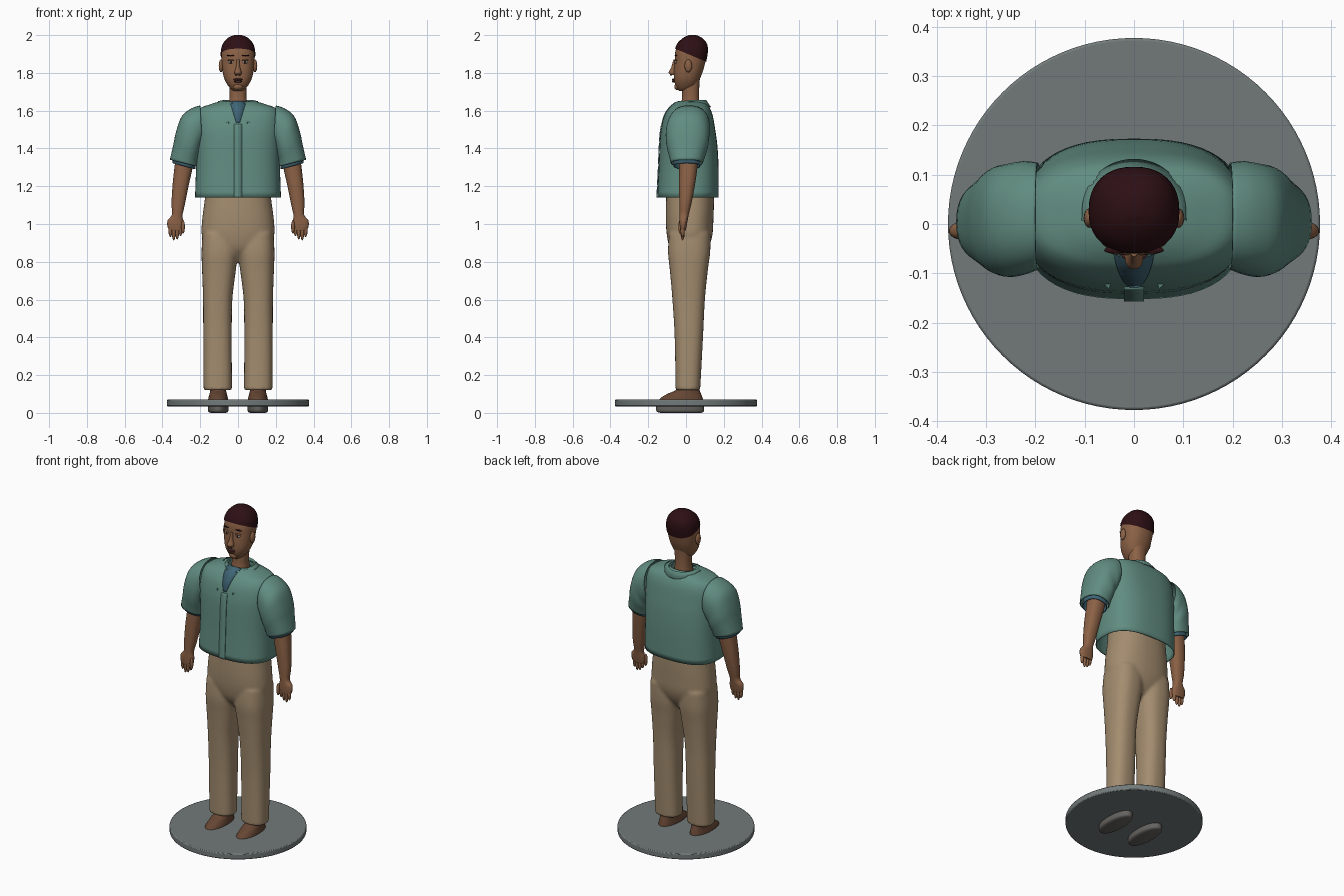
import bpy, bmesh, math
from mathutils import Vector

cube = bpy.data.objects.get("Cube")
if cube:
    bpy.data.objects.remove(cube, do_unlink=True)


def material(name, *rgb):
    m = bpy.data.materials.new(name)
    m.use_nodes = True
    m.diffuse_color = (*rgb, 1)
    m.node_tree.nodes["Principled BSDF"].inputs["Base Color"].default_value = (*rgb, 1)
    return m


TEAL = material("teal_cloth", .12, .265, .22)
BLUE = material("blue_cloth", .05, .13, .18)
KHAKI = material("khaki_cloth", .37, .265, .16)
SKIN = material("brown_skin", .26, .12, .06)
HAIR = material("dark_hair", .026, .005, .007)
GREY = material("grey_stand", .17, .195, .195)
LEATHER = material("brown_leather", .13, .06, .033)
SOLE = material("dark_sole", .13, .125, .115)
MAROON = material("dark_maroon", .07, .022, .02)
WHITE = material("eye_white", .4, .36, .32)


def finish(bm, name, mat, smooth=True):
    bmesh.ops.recalc_face_normals(bm, faces=bm.faces)
    mesh = bpy.data.meshes.new(name)
    bm.to_mesh(mesh)
    bm.free()
    ob = bpy.data.objects.new(name, mesh)
    bpy.context.collection.objects.link(ob)
    mesh.materials.append(mat)
    if smooth:
        bpy.ops.object.select_all(action="DESELECT")
        ob.select_set(True)
        bpy.context.view_layer.objects.active = ob
        bpy.ops.object.shade_smooth_by_angle(angle=math.radians(45))
    return ob


def spline(rows, steps=4):
    """Catmull-Rom through rows of equal length."""
    out = []
    for i in range(len(rows) - 1):
        p = [rows[max(0, i - 1)], rows[i], rows[i + 1], rows[min(len(rows) - 1, i + 2)]]
        for k in range(steps):
            t = k / steps
            out.append([b + t / 2 * (c - a + t * (2*a - 5*b + 4*c - d + t * (3*(b - c) + d - a)))
                        for a, b, c, d in zip(*p)])
    return out + [list(rows[-1])]


def loft(bm, rows, n=2.3, seg=40, side=1, caps=True):
    """Rows hold x, z of one rim point, x, z of the opposite one, then y min and y max."""
    rings = []
    for xa, za, xb, zb, y0, y1 in spline(rows):
        ring = []
        for k in range(seg):
            c, s = math.cos(math.tau * k / seg), math.sin(math.tau * k / seg)
            u = math.copysign(abs(c) ** (2 / n), c)
            v = math.copysign(abs(s) ** (2 / n), s)
            ring.append(bm.verts.new((side * ((xa + xb) + u * (xb - xa)) / 2,
                                      ((y0 + y1) + v * (y1 - y0)) / 2,
                                      ((za + zb) + u * (zb - za)) / 2)))
        rings.append(ring)
    for r, q in zip(rings, rings[1:]):
        for k in range(seg):
            j = (k + 1) % seg
            bm.faces.new((r[k], r[j], q[j], q[k]))
    if caps:
        bm.faces.new(rings[0])
        bm.faces.new(rings[-1])


def level(rows, x=0):
    """Level rings from z, half width, y min, y max."""
    return [(x - w, z, x + w, z, y0, y1) for z, w, y0, y1 in rows]


def part(name, mat, rows, **kw):
    bm = bmesh.new()
    loft(bm, rows, **kw)
    return finish(bm, name, mat)


def ball(name, mat, loc, size, seg=16):
    bm = bmesh.new()
    bmesh.ops.create_uvsphere(bm, u_segments=seg, v_segments=seg // 2, radius=1)
    for v in bm.verts:
        v.co = Vector(a * b for a, b in zip(v.co, size)) + Vector(loc)
    return finish(bm, name, mat)


def thicken(ob, amount):
    mod = ob.modifiers.new("thickness", "SOLIDIFY")
    mod.thickness = amount
    mod.offset = 0


# Round stand
bm = bmesh.new()
bmesh.ops.create_cone(bm, cap_ends=True, segments=96, radius1=.377, radius2=.377, depth=.035)
bmesh.ops.translate(bm, verts=bm.verts, vec=(0, 0, .0525))
stand = finish(bm, "stand", GREY)
bevel = stand.modifiers.new("rim", "BEVEL")
bevel.width, bevel.segments = .005, 2

# Trousers: two legs and hips fused into one skin
bm = bmesh.new()
LEG = [(.12, .032, .182, -.055, .075), (.4, .033, .184, -.06, .09), (.6, .03, .185, -.072, .1),
       (.75, .012, .19, -.085, .115), (.85, 0, .193, -.095, .128), (.95, 0, .188, -.09, .13)]
for side in (1, -1):
    loft(bm, [(a, z, b, z, y0, y1) for z, a, b, y0, y1 in LEG], side=side, n=2.5)
loft(bm, level([(.8, .06, -.03, .06), (.86, .14, -.08, .11), (.93, .19, -.1, .138),
                (1.02, .19, -.107, .145), (1.14, .175, -.105, .148), (1.22, .17, -.1, .14)]))
trousers = finish(bm, "trousers", KHAKI)
fuse = trousers.modifiers.new("fuse", "REMESH")
fuse.mode, fuse.voxel_size, fuse.use_smooth_shade = "VOXEL", .009, True
soften = trousers.modifiers.new("soften", "SMOOTH")
soften.iterations = 4

# Shirt body, open at hem and neck
BODY = [(1.14, .225, -.15, .17), (1.3, .22, -.142, .17), (1.42, .222, -.137, .163),
        (1.5, .225, -.13, .152), (1.57, .22, -.113, .14), (1.61, .2, -.09, .125),
        (1.63, .15, -.07, .11), (1.645, .1, -.045, .09), (1.65, .07, -.03, .08)]
shirt = part("shirt_body", TEAL, level(BODY), n=2.6, seg=56, caps=False)
thicken(shirt, .005)


def front_strip(name, mat, width, lo, hi, offset):
    """Thin plate that follows the chest."""
    bm = bmesh.new()
    rows = [r for r in spline(BODY, 8) if lo <= r[0] <= hi]
    pairs = [[bm.verts.new((s * width(r[0]), r[2] - offset, r[0])) for s in (-1, 1)] for r in rows]
    for p, q in zip(pairs, pairs[1:]):
        bm.faces.new((p[0], p[1], q[1], q[0]))
    thicken(finish(bm, name, mat), .004)


front_strip("shirt_placket", TEAL, lambda z: .02, 1.14, 1.53, .005)
front_strip("undershirt_front", BLUE, lambda z: .008 + .3 * (z - 1.53), 1.53, 1.65, .004)
for i in range(5):
    ball("shirt_button", MAROON, (.008, -.146 + .003 * i, 1.18 + .073 * i), (.006, .007, .006), 10)

# Folded collar, open at the front
bm = bmesh.new()
rows = []
for i in range(49):
    s = i / 24 - 1
    a, f = s * math.pi * .9, max(0, (abs(s) - .6) / .4)
    lift = .03 * math.sin(a) ** 2
    profile = [(.062, 1.625), (.082 + .01 * f, 1.653 - .012 * f),
               (.105 + .057 * f, 1.618 + lift - .09 * f)]
    rows.append([bm.verts.new((r * math.sin(a), .025 + r * math.cos(a), z)) for r, z in profile])
for p, q in zip(rows, rows[1:]):
    for k in range(2):
        bm.faces.new((p[k], p[k + 1], q[k + 1], q[k]))
thicken(finish(bm, "shirt_collar", TEAL), .005)

# Sleeves, arms, hands and shoes
SLEEVE = [(.19, 1.42, .2, 1.625, -.09, .122), (.2, 1.39, .245, 1.61, -.1, .125),
          (.205, 1.37, .295, 1.57, -.105, .12), (.21, 1.35, .325, 1.49, -.1, .115),
          (.215, 1.33, .34, 1.42, -.09, .102), (.217, 1.305, .358, 1.34, -.078, .086)]
CUFF = [(.225, 1.36, .335, 1.39, -.065, .075), (.228, 1.29, .346, 1.322, -.064, .074)]
ARM = [(.225, 1.4, .32, 1.42, -.04, .07), (.24, 1.3, .334, 1.32, -.036, .062),
       (.262, 1.2, .346, 1.21, -.037, .047), (.282, 1.1, .352, 1.11, -.035, .028),
       (.294, 1.045, .35, 1.05, -.034, .014), (.288, 1.01, .372, 1.02, -.034, .008),
       (.288, .985, .374, .99, -.033, .003), (.295, .965, .366, .968, -.03, -.002)]
for side, tag in ((1, "left_"), (-1, "right_")):
    thicken(part(tag + "sleeve", TEAL, SLEEVE, side=side, caps=False), .005)
    thicken(part(tag + "sleeve_cuff", BLUE, CUFF, side=side, caps=False), .004)
    part(tag + "arm", SKIN, ARM, side=side, seg=28)
    for i, tip in enumerate((.935, .918, .913, .93)):
        ball(tag + "finger", SKIN, (side * (.304 + .018 * i), -.018, (tip + 1) / 2),
             (.01, .011, (1 - tip) / 2), 12)
    ball(tag + "thumb", SKIN, (side * .291, -.03, .985), (.01, .011, .037), 12)
    part(tag + "sole", SOLE, level([(0, .04, -.135, .08), (.008, .053, -.156, .094),
                                    (.034, .055, -.158, .095)], side * .105), n=2.1)
    part(tag + "shoe", LEATHER, level([(.03, .054, -.155, .094), (.07, .053, -.143, .09),
                                       (.1, .046, -.1, .08), (.12, .042, -.055, .072),
                                       (.15, .04, -.04, .065)], side * .105), n=2.1)

# Neck and head
part("neck", SKIN, level([(1.6, .055, -.035, .075), (1.66, .046, -.022, .07),
                          (1.72, .046, -.02, .07), (1.79, .05, -.015, .075)]))
HEAD = [(1.703, .02, -.035, .01), (1.715, .038, -.046, .04), (1.74, .058, -.058, .06),
        (1.77, .073, -.064, .074), (1.81, .082, -.064, .09), (1.86, .087, -.06, .103),
        (1.91, .087, -.057, .112), (1.95, .075, -.042, .106), (1.98, .048, -.01, .08),
        (1.994, .015, .02, .05)]
part("head", SKIN, level(HEAD))

# Hair cap: a larger skull cut along a line that drops toward the back
bm = bmesh.new()
loft(bm, level([(z + .006 * (z > 1.9), w + .004, a - .004, b + .004) for z, w, a, b in HEAD]))
bmesh.ops.bisect_plane(bm, geom=bm.verts[:] + bm.edges[:] + bm.faces[:],
                       plane_co=(0, 0, 1.904), plane_no=(0, .42, 1), clear_inner=True)
finish(bm, "hair", HAIR)

# Face
part("nose", SKIN, level([(1.872, .007, -.066, -.04), (1.83, .011, -.078, -.04),
                          (1.803, .019, -.092, -.04), (1.788, .015, -.08, -.04)]), seg=16)
ball("upper_lip", MAROON, (0, -.064, 1.765), (.026, .01, .006))
ball("lower_lip", MAROON, (0, -.064, 1.755), (.021, .011, .007))
ball("chin", SKIN, (0, -.046, 1.727), (.026, .016, .018))
for side, tag in ((1, "left_"), (-1, "right_")):
    x = side * .036
    ball(tag + "eye", WHITE, (x, -.053, 1.857), (.016, .007, .008))
    ball(tag + "iris", HAIR, (x, -.058, 1.857), (.006, .004, .007))
    ball(tag + "eyelid", SKIN, (x, -.052, 1.867), (.019, .01, .005))
    ball(tag + "eyebrow", HAIR, (x * 1.05, -.053, 1.892), (.023, .007, .004))
    ball(tag + "nostril", MAROON, (side * .009, -.08, 1.789), (.005, .006, .004), 8)
    ball(tag + "ear", SKIN, (side * .09, .012, 1.837), (.012, .02, .034))
